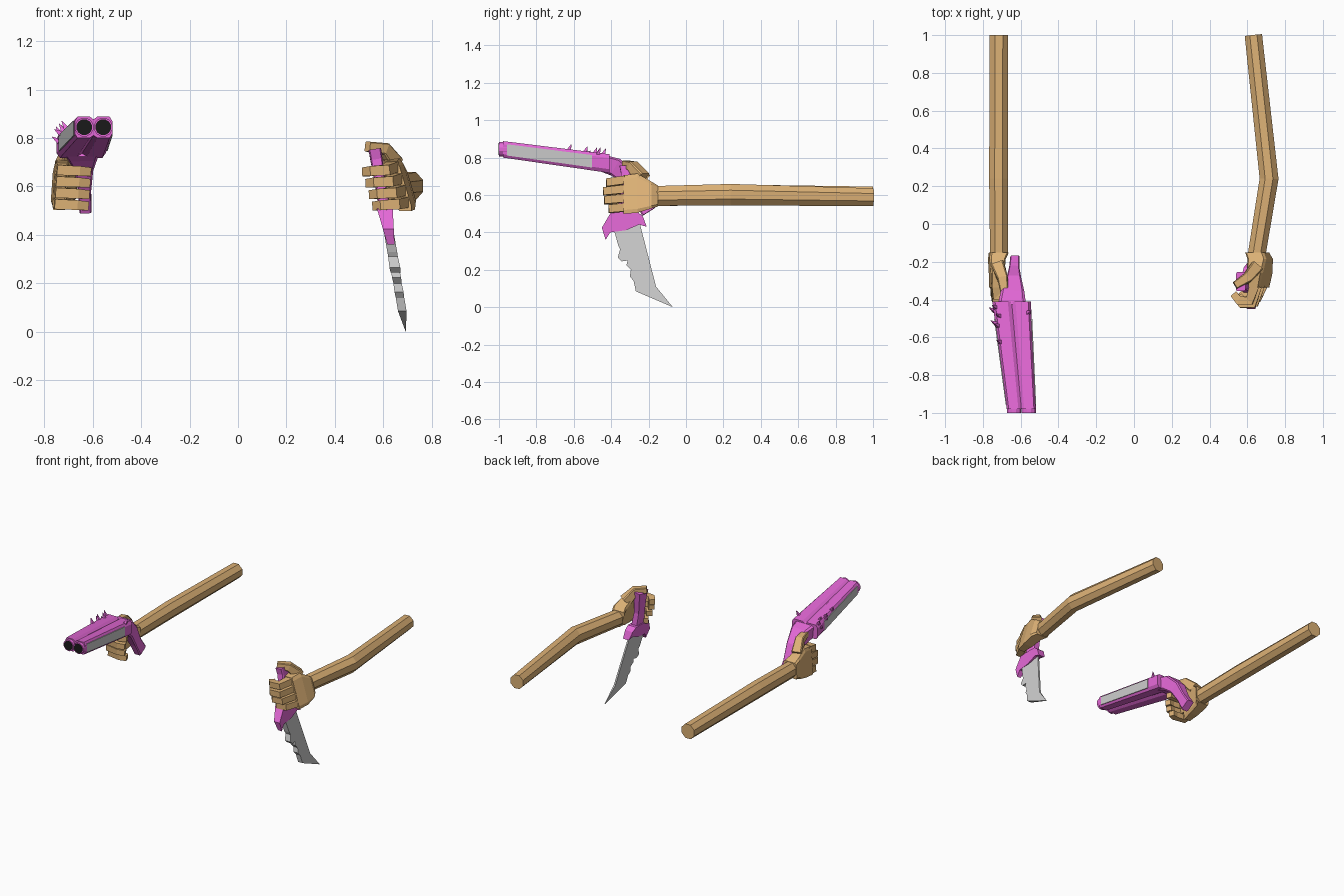
import bpy, bmesh, math
from mathutils import Vector

if "Cube" in bpy.data.objects:
    bpy.data.objects.remove(bpy.data.objects["Cube"])


def material(name, rgb):
    m = bpy.data.materials.new(name)
    m.diffuse_color = (*rgb, 1)
    m.use_nodes = True
    m.node_tree.nodes["Principled BSDF"].inputs["Base Color"].default_value = m.diffuse_color
    return m


SKIN = material("skin", (0.72, 0.44, 0.18))
PINK = material("pink", (0.78, 0.14, 0.68))
BLACK = material("black", (0.01, 0.01, 0.01))


def loft(name, rings, mat=None):
    """Skin equal-length rings of points and cap both ends."""
    bm = bmesh.new()
    rows = [[bm.verts.new(p) for p in r] for r in rings]
    n = len(rows[0])
    for a, b in zip(rows, rows[1:]):
        for i in range(n):
            bm.faces.new((a[i], a[(i + 1) % n], b[(i + 1) % n], b[i]))
    bm.faces.new(rows[0])
    bm.faces.new(rows[-1])
    bmesh.ops.recalc_face_normals(bm, faces=bm.faces)
    me = bpy.data.meshes.new(name)
    bm.to_mesh(me)
    bm.free()
    ob = bpy.data.objects.new(name, me)
    bpy.context.collection.objects.link(ob)
    if mat:
        me.materials.append(mat)
    return ob


def circle(n):
    k = 1 / math.cos(math.pi / n)
    return [(k * math.cos(2 * math.pi * (i + .5) / n), k * math.sin(2 * math.pi * (i + .5) / n)) for i in range(n)]


OCT = circle(8)
BOX = [(-1, -.8), (-.8, -1), (.8, -1), (1, -.8), (1, .8), (.8, 1), (-.8, 1), (-1, .8)]
QUAD = [(-1, -1), (1, -1), (1, 1), (-1, 1)]


def sweep(name, path, sizes, prof, mat, up=(0, 0, 1)):
    """Sweep a profile along a path; sizes are half widths (side, up)."""
    pts = [Vector(p) for p in path]
    rings = []
    for i, p in enumerate(pts):
        t = Vector()
        if i:
            t += (p - pts[i - 1]).normalized()
        if i < len(pts) - 1:
            t += (pts[i + 1] - p).normalized()
        side = t.cross(Vector(up)).normalized()
        top = side.cross(t).normalized()
        a, b = sizes[i]
        rings.append([p + side * a * u + top * b * v for u, v in prof])
    return loft(name, rings, mat)


# Arms
sweep("left_arm", [(-.715, 1, .595), (-.717, .24, .60), (-.715, -.16, .595)],
      [(.049, .05), (.05, .056), (.047, .053)], OCT, SKIN)
sweep("right_arm", [(.632, 1, .588), (.715, .24, .602), (.65, -.16, .595)],
      [(.046, .048), (.05, .057), (.047, .053)], OCT, SKIN)


# Hands: palm, four curled fingers, thumb
def hand(side, palm, finger, thumb, shear):
    def lean(x, y, z):
        return Vector((x + shear * (z - .6), y, z))

    loft(side + "_palm", [[lean(cx + hx * u, y, cz + hz * v) for u, v in BOX]
                          for cx, y, cz, hx, hz in palm], SKIN)
    reach = [-.005, .012, .006, -.018]
    for i in range(4):
        z0, z1 = .682 - i * .049, .672 - i * .047
        path = []
        for j, (x, y) in enumerate(finger):
            z = z0 if j == 0 else z1 - .004 * j
            path.append(lean(x, y - (reach[i] if j else 0), z))
        sweep(f"{side}_finger_{i + 1}", path,
              [(.026, .022), (.025, .021), (.023, .02), (.019, .018)], QUAD, SKIN)
    sweep(side + "_thumb", thumb, [(.034, .036), (.028, .026), (.02, .02)], BOX, SKIN)


hand("right",
     [(.65, -.15, .595, .05, .056), (.668, -.185, .60, .05, .072),
      (.668, -.26, .61, .043, .105), (.662, -.335, .602, .03, .103)],
     [(.664, -.32), (.632, -.41), (.575, -.41), (.545, -.375)],
     [(.642, -.235, .69), (.60, -.285, .755), (.535, -.325, .765)], -.3)
hand("left",
     [(-.715, -.15, .595, .05, .056), (-.726, -.185, .60, .043, .072),
      (-.728, -.26, .61, .036, .1), (-.733, -.335, .602, .028, .1)],
     [(-.733, -.31), (-.733, -.385), (-.66, -.39), (-.617, -.375)],
     [(-.718, -.225, .68), (-.695, -.29, .75), (-.685, -.37, .765)], .07)


# Knife: side profiles lying in one leaning plane
def plate(name, profile, half, mat=None):
    return loft(name, [[(.693 - .17 * z + s * half(y, z), y, z) for y, z in profile]
                       for s in (-1, 1)], mat)


plate("knife_blade",
      [(-.25, .46), (-.16, .11), (-.07, 0), (-.268, .085), (-.28, .14), (-.30, .165), (-.295, .20),
       (-.318, .225), (-.312, .25), (-.345, .245), (-.365, .265), (-.352, .31), (-.362, .33), (-.39, .43)],
      lambda y, z: .006 + .1 * (-.25 + .28 * (.44 - z) - y))
plate("knife_guard",
      [(-.45, .425), (-.43, .36), (-.405, .40), (-.32, .412), (-.25, .442), (-.21, .43),
       (-.23, .485), (-.26, .51), (-.40, .51)],
      lambda y, z: .022 + .12 * (z - .42))
sweep("knife_handle", [(.611, -.325, .48), (.59, -.32, .6), (.572, -.305, .71), (.565, -.305, .755)],
      [(.045, .026), (.036, .022), (.042, .025), (.05, .026)], BOX, PINK, up=(1, 0, 0))
bpy.data.objects["knife_guard"].data.materials.append(PINK)

# Gun: tapered double barrel with groove between the barrels
REAR, MUZZLE = Vector((-.648, -.41, .768)), Vector((-.596, -.985, .845))


def gun(t, u, v):
    c = REAR.lerp(MUZZLE, t)
    return c + Vector((u * (.102 - .025 * t), 0, v * (.05 - .006 * t)))


half = [(-1, -.6), (-1, .6), (-.86, 1), (-.2, 1), (0, .75)]
section = half + [(-u, -v) for u, v in half]
section = half + [(.2, 1), (.86, 1), (1, .6), (1, -.6), (.86, -1), (.2, -1), (0, -.75), (-.2, -1), (-.86, -1)]
loft("gun_barrels", [[gun(t, u, v) for u, v in section] for t in (0, .99)], PINK)
# Grey side panels
for s, side in ((-1, "left"), (1, "right")):
    loft(f"gun_{side}_panel", [[gun(t, s * u, v) for u, v in
                                ((.9, -.68), (1.03, -.68), (1.03, .68), (.9, .68))] for t in (.16, .95)])
    # Muzzle rims and dark bores
    c = gun(1, s * .51, 0)
    for part, r, y, mat in (("rim", .038, -1.0, PINK), ("bore", .032, -1.0015, BLACK)):
        loft(f"{side}_{part}", [[(c.x + r * u, yy, c.z + r * v) for u, v in circle(12)]
                                for yy in (-.95, y)], mat)
# Receiver and grip bending down into the palm
sweep("gun_grip", [(-.646, -.44, .768), (-.642, -.375, .748), (-.636, -.305, .685), (-.634, -.25, .59), (-.63, -.2, .51)],
      [(.046, .075), (.05, .062), (.042, .038), (.034, .027), (.04, .025)], BOX, PINK, up=(1, 0, 0))

# Spikes on the rear of the gun
spikes = [(.05, -.9, 1), (.13, -.75, 1), (.22, -.9, 1), (.37, -.9, 1), (.08, -1, .3), (.2, -1, .75), (.1, .85, 1)]
for i, (t, u, v) in enumerate(spikes):
    base = gun(t, u, v)
    out = Vector((-.6 if u < 0 else .4, .35, 1 if v > .9 else .4)).normalized()
    sweep(f"gun_spike_{i + 1}", [base - out * .01, base + out * .032],
          [(.011, .011), (.001, .001)], QUAD, PINK, up=(0, 1, 0))
